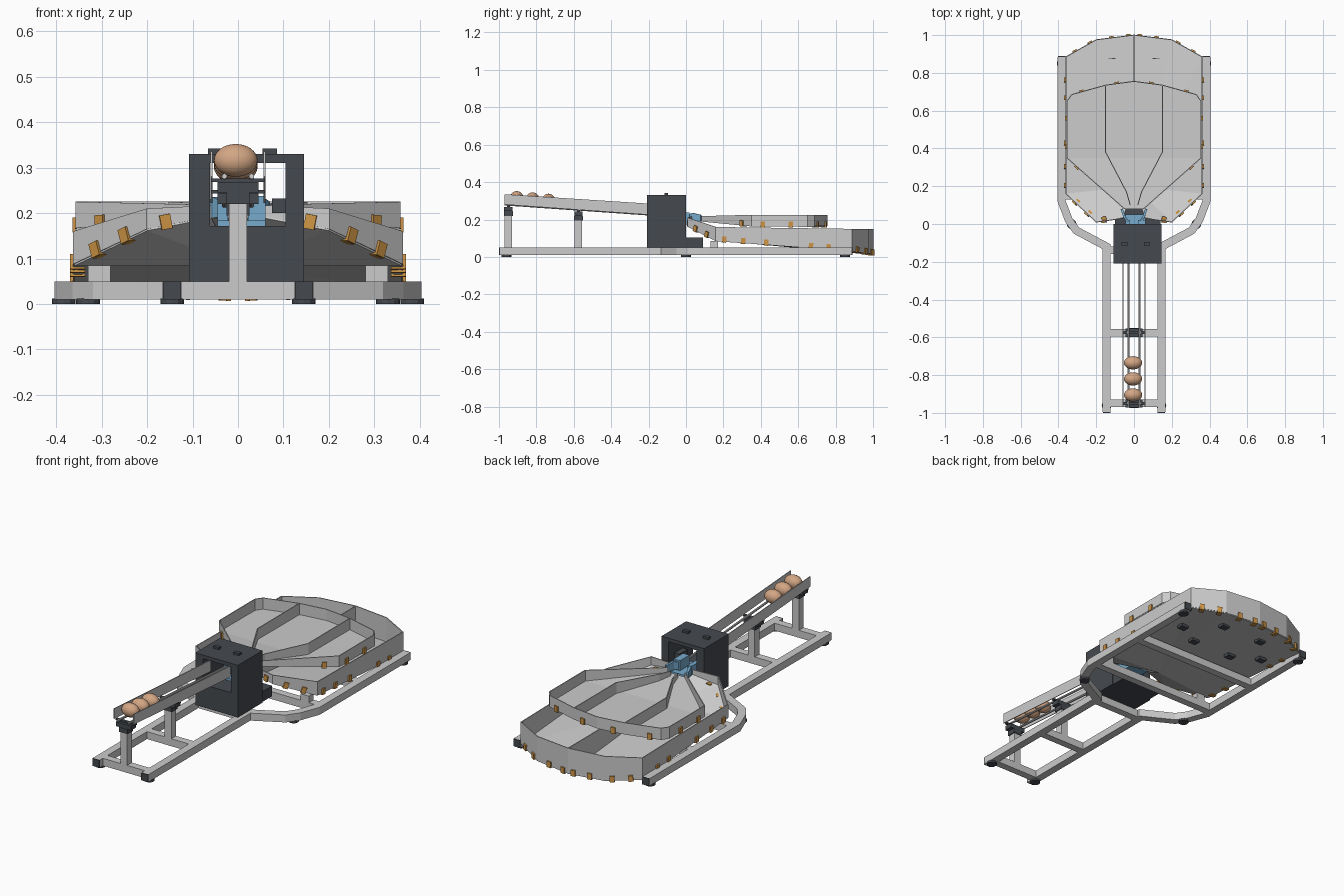
import bpy, bmesh, math
from mathutils import Vector, Matrix

if "Cube" in bpy.data.objects:
    bpy.data.objects.remove(bpy.data.objects["Cube"], do_unlink=True)


def material(name, rgb):
    m = bpy.data.materials.new(name)
    m.use_nodes = True
    m.diffuse_color = (*rgb, 1)
    m.node_tree.nodes["Principled BSDF"].inputs["Base Color"].default_value = (*rgb, 1)
    return m


GREY = material("light grey metal", (0.6, 0.6, 0.6))
DARK = material("dark slate", (0.06, 0.067, 0.078))
ORANGE = material("orange bracket", (0.62, 0.3, 0.06))
BLUE = material("light blue", (0.18, 0.4, 0.6))
SHELL = material("egg shell", (0.65, 0.38, 0.23))


def finish(name, bm, mat):
    bmesh.ops.recalc_face_normals(bm, faces=bm.faces)
    me = bpy.data.meshes.new(name)
    bm.to_mesh(me)
    bm.free()
    me.materials.append(mat)
    ob = bpy.data.objects.new(name, me)
    bpy.context.collection.objects.link(ob)
    return ob


def box(name, x, y, z, mat):
    bm = bmesh.new()
    size = [b - a for a, b in (x, y, z)]
    mid = [(a + b) / 2 for a, b in (x, y, z)]
    bmesh.ops.create_cube(bm, size=1, matrix=Matrix.Translation(mid) @ Matrix.Diagonal((*size, 1)))
    return finish(name, bm, mat)


def rod(name, p, q, r, mat, sides=10):
    p, q = Vector(p), Vector(q)
    bm = bmesh.new()
    rot = (q - p).to_track_quat("Z", "Y").to_matrix().to_4x4()
    bmesh.ops.create_cone(bm, cap_ends=True, segments=sides, radius1=r, radius2=r,
                          depth=(q - p).length, matrix=Matrix.Translation((p + q) / 2) @ rot)
    return finish(name, bm, mat)


def mirrored(path):
    return path + [(-p[0], *p[1:]) for p in reversed(path) if p[0] != 0]


def flip(path, s):
    return [(s * p[0], *p[1:]) for p in path]


def wall(name, path, thick, mat):
    """Mitred strip along points (x, y, bottom, top)."""
    bm = bmesh.new()
    pts = [Vector(p[:2]) for p in path]
    rings = []
    for i, p in enumerate(pts):
        dirs = [(b - a).normalized() for a, b in zip(pts[max(i - 1, 0):i + 1], pts[max(i - 1, 0) + 1:i + 2])]
        norms = [Vector((-d.y, d.x)) for d in dirs]
        n = sum(norms, Vector((0, 0))).normalized()
        n *= thick / 2 / n.dot(norms[0])
        z0, z1 = path[i][2:]
        a, b = p + n, p - n
        rings.append([bm.verts.new(v) for v in ((*a, z0), (*b, z0), (*b, z1), (*a, z1))])
    for r, s in zip(rings, rings[1:]):
        for k in range(4):
            j = (k + 1) % 4
            bm.faces.new((r[k], r[j], s[j], s[k]))
    bm.faces.new(rings[0])
    bm.faces.new(rings[-1])
    return finish(name, bm, mat)


def sheet(name, verts, faces, mat):
    """Half of a folded plate, mirrored across x and thickened."""
    bm = bmesh.new()
    vs = [bm.verts.new(v) for v in verts]
    for f in faces:
        bm.faces.new([vs[i] for i in f])
    bmesh.ops.triangulate(bm, faces=bm.faces)
    ob = finish(name, bm, mat)
    ob.modifiers.new("mirror", "MIRROR").use_clip = True
    ob.modifiers.new("thickness", "SOLIDIFY").thickness = 0.004


def brackets(name, path, spots):
    """L clips along the outside foot of a wall, at (segment, fraction)."""
    for s in (1, -1):
        bm = bmesh.new()
        for seg, t in spots:
            a, b = [Vector(p[:3]) for p in path[seg:seg + 2]]
            c = a.lerp(b, t)
            d = (b - a).normalized()
            out = Vector((d.y, -d.x, 0)).normalized()
            up = out.cross(d)
            rot = Matrix((d, out, up)).transposed().to_4x4()
            for off, size in (((0, 0.006, 0.008), (0.024, 0.007, 0.032)),
                              ((0, -0.008, -0.006), (0.024, 0.03, 0.005))):
                bmesh.ops.create_cube(bm, size=1, matrix=Matrix.Translation(c) @ rot
                                      @ Matrix.Translation(off) @ Matrix.Diagonal((*size, 1)))
        bmesh.ops.scale(bm, vec=(s, 1, 1), verts=bm.verts)
        finish(name, bm, ORANGE)


# base frame: rails, end caps, feet and cross members
RAIL = [(0.145, -0.995), (0.145, -0.12), (0.305, -0.035), (0.345, 0.02), (0.383, 0.12), (0.383, 0.885)]
for s in (1, -1):
    wall("base_rail", flip([(*p, 0.01, 0.05) for p in RAIL], s), 0.042, GREY)
    for x, y in ((0.145, -0.997), (0.383, 0.887)):
        box("rail_end_cap", (s * x - 0.02, s * x + 0.02), (y - 0.003, y + 0.003), (0.01, 0.05), DARK)
    for x, y in ((0.145, -0.96), (0.33, 0.0), (0.383, 0.85)):
        rod("foot", (s * x, y, 0), (s * x, y, 0.012), 0.026, DARK, 12)
    box("tray_spacer", (s * 0.305 - 0.025, s * 0.305 + 0.025), (0.13, 0.17), (0.05, 0.085), GREY)
for y, w in ((-0.95, 0.126), (-0.575, 0.126), (-0.14, 0.126), (0.15, 0.365), (0.48, 0.365)):
    box("cross_member", (-w, w), (y - 0.02, y + 0.02), (0.01, 0.05), GREY)

# feed ramp: posts, clamps, rods and side guards
for y, top in ((-0.95, 0.25), (-0.575, 0.225)):
    box("ramp_post", (-0.02, 0.02), (y - 0.02, y + 0.02), (0.05, top), GREY)
    box("post_clamp", (-0.045, 0.045), (y - 0.022, y + 0.022), (top - 0.005, top + 0.018), DARK)
    box("clamp_foot", (-0.025, 0.025), (y - 0.024, y + 0.024), (top - 0.03, top - 0.005), DARK)
    box("guard_tie", (-0.058, 0.058), (y - 0.008, y + 0.008), (top + 0.018, top + 0.026), DARK)
for s in (1, -1):
    rod("ramp_rod", (s * 0.03, -0.97, 0.281), (s * 0.03, -0.02, 0.215), 0.006, GREY)
    wall("ramp_guard", [(s * 0.058, -0.97, 0.28, 0.335), (s * 0.058, -0.15, 0.222, 0.282)], 0.004, GREY)

# eggs resting on the ramp
for i in range(3):
    bpy.ops.mesh.primitive_uv_sphere_add(segments=28, ring_count=16, radius=1,
                                         location=(-0.005, -0.905 + 0.085 * i, 0.316 - 0.007 * i))
    egg = bpy.context.object
    egg.name = "egg"
    egg.scale = (0.048, 0.035, 0.036)
    egg.data.materials.append(SHELL)
    bpy.ops.object.shade_smooth()

# sorting cabinet with an opening right through
DEPTH = (-0.208, 0.0)
box("cabinet_base", (-0.108, 0.145), DEPTH, (0.05, 0.172), DARK)
box("cabinet_wall_right", (-0.108, -0.062), DEPTH, (0.172, 0.31), DARK)
box("cabinet_wall_left", (0.105, 0.145), DEPTH, (0.172, 0.31), DARK)
box("cabinet_roof", (-0.108, 0.145), DEPTH, (0.31, 0.33), DARK)
box("drive_housing", (-0.1, 0.14), (0.0, 0.09), (0.05, 0.105), DARK)
box("motor", (0.075, 0.104), (-0.12, -0.05), (0.2, 0.232), DARK)
for x in (-0.05, 0.07):
    box("roof_button", (x - 0.016, x + 0.016), (-0.115, -0.095), (0.33, 0.342), DARK)

# deflector mechanism
box("deflector_block", (0.022, 0.06), (-0.06, 0.02), (0.172, 0.238), BLUE)
box("deflector_arm", (-0.045, -0.022), (-0.06, 0.02), (0.172, 0.225), BLUE)
box("deflector_floor", (-0.045, 0.06), (-0.1, 0.05), (0.172, 0.184), BLUE)
for s in (1, -1):
    wall("deflector_wing", flip([(0.03, 0.01, 0.19, 0.225), (0.05, 0.035, 0.19, 0.235),
                                 (0.065, 0.08, 0.19, 0.225)], s), 0.012, BLUE)

# lower tray: two lanes that fall away sideways and then backwards
LOW = [(0.06, 0.03, 0.192, 0.217), (0.2, 0.01, 0.165, 0.21), (0.36, 0.16, 0.088, 0.16),
       (0.36, 0.885, 0.035, 0.15), (0.2, 0.975, 0.02, 0.15), (0, 1.0, 0.015, 0.15)]
wall("lower_tray_wall", mirrored(LOW), 0.005, GREY)
sheet("lower_tray_floor", [(0, 0.2, 0.088)] + [p[:3] for p in LOW],
      [(0, 1, 2, 3), (0, 3, 4, 5, 6)], GREY)
wall("lower_tray_divider", [(0, 0.2, 0.088, 0.15), (0, 0.995, 0.015, 0.15)], 0.005, GREY)
brackets("lower_tray_bracket", LOW, [(0, 0.7), (1, 0.28), (1, 0.68), (2, 0.06), (2, 0.2), (2, 0.37),
                                     (2, 0.7), (2, 0.83), (3, 0.3), (3, 0.8), (4, 0.4), (4, 0.85)])
for s in (1, -1):
    for x, y, z in ((0.12, 0.62, 0.044), (0.26, 0.7, 0.04), (0.12, 0.86, 0.024)):
        box("floor_clip", (s * x - 0.022, s * x + 0.022), (y - 0.018, y + 0.018), (z - 0.012, z + 0.004), DARK)

# upper tray: three lanes fanning out from the cabinet
UP = [(0.05, 0.08, 0.193, 0.218), (0.355, 0.35, 0.167, 0.225), (0.355, 0.65, 0.165, 0.225),
      (0.33, 0.685, 0.165, 0.225), (0.15, 0.735, 0.165, 0.225), (0, 0.755, 0.165, 0.225)]
wall("upper_tray_wall", mirrored(UP), 0.005, GREY)
sheet("upper_tray_floor", [(0, 0.35, 0.167), (0, 0.08, 0.193)] + [p[:3] for p in UP],
      [(0, 1, 2, 3), (0, 3, 4, 5, 6, 7)], GREY)
for s in (1, -1):
    wall("upper_tray_divider", flip([(0.02, 0.1, 0.19, 0.215), (0.04, 0.17, 0.184, 0.22),
                                     (0.15, 0.38, 0.166, 0.225), (0.15, 0.735, 0.165, 0.225)], s), 0.005, GREY)
brackets("upper_tray_bracket", UP, [(0, 0.82), (1, 0.2), (1, 0.7), (3, 0.3), (4, 0.4)])
